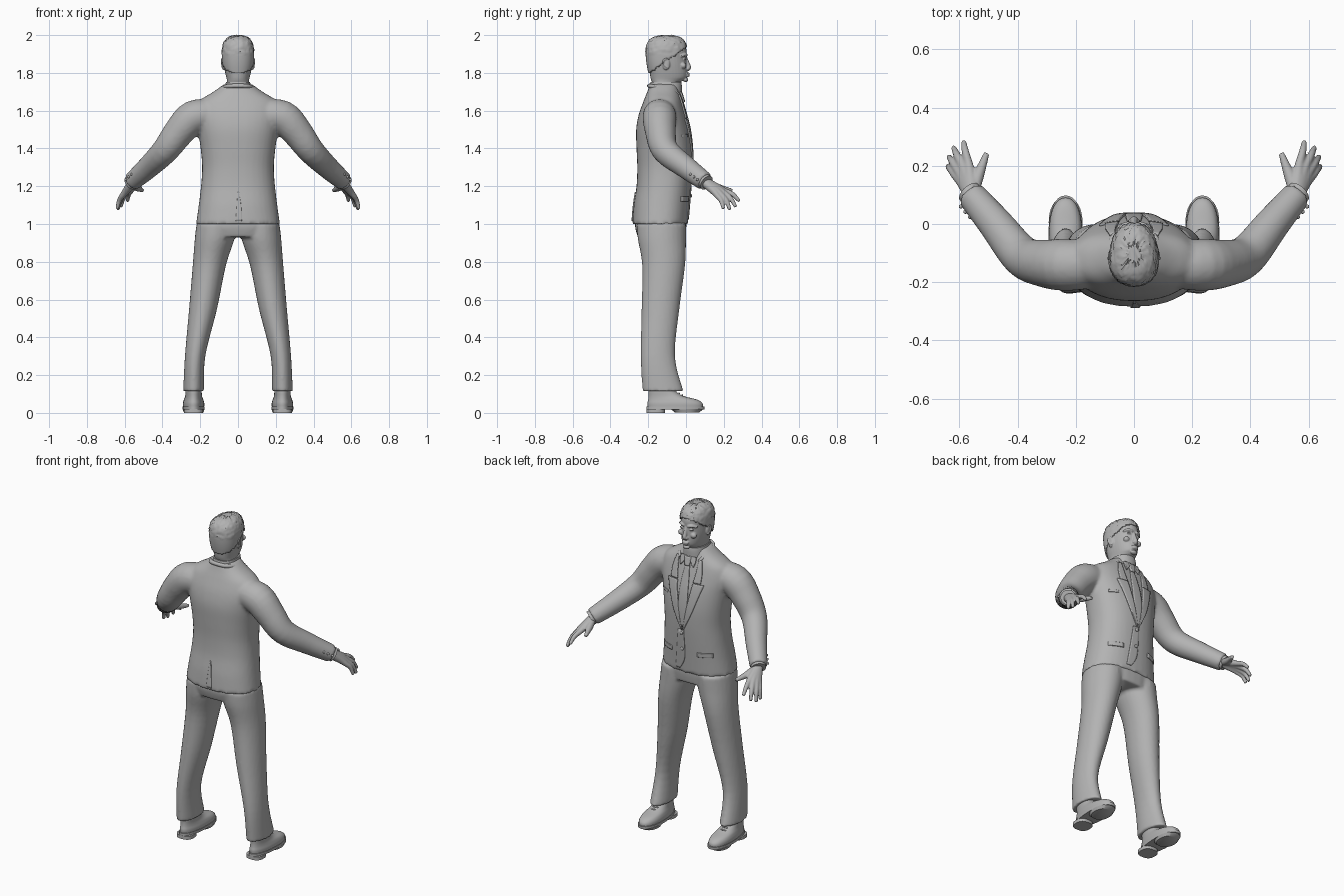
import bpy, bmesh, math, random
from mathutils import Vector
from mathutils.bvhtree import BVHTree

random.seed(4)
if "Cube" in bpy.data.objects:
    bpy.data.objects.remove(bpy.data.objects["Cube"])

grey = bpy.data.materials.new("plain_grey")
grey.use_nodes = True
grey.diffuse_color = (.45, .45, .45, 1)
grey.node_tree.nodes["Principled BSDF"].inputs["Base Color"].default_value = (.45, .45, .45, 1)


def smooth_rows(rows, steps):
    """Catmull-Rom curve through rows of numbers."""
    out = []
    for i in range(len(rows) - 1):
        a, b, c, d = rows[max(i - 1, 0)], rows[i], rows[i + 1], rows[min(i + 2, len(rows) - 1)]
        for k in range(steps):
            t = k / steps
            out.append([q + .5 * t * (r - p + t * (2*p - 5*q + 4*r - s + t * (3*(q - r) + s - p)))
                        for p, q, r, s in zip(a, b, c, d)])
    return out + [list(rows[-1])]


def skin(bm, rings):
    """Join rings of points into a capped skin."""
    loops = [[bm.verts.new(p) for p in ring] for ring in rings]
    n = len(loops[0])
    for lo, hi in zip(loops, loops[1:]):
        for i in range(n):
            bm.faces.new((lo[i], lo[(i + 1) % n], hi[(i + 1) % n], hi[i]))
    bm.faces.new(loops[0][::-1])
    bm.faces.new(loops[-1])


def loft(bm, rows, x=0, power=2.3, taper=0, steps=4, n=36):
    """Stack level rings; each row is height, half width, back, front."""
    rings = []
    for z, w, back, front in smooth_rows(rows, steps):
        ring = []
        for i in range(n):
            c, s = math.cos(math.tau * i / n), math.sin(math.tau * i / n)
            c = math.copysign(abs(c) ** (2 / power), c)
            s = math.copysign(abs(s) ** (2 / power), s)
            ring.append((x + w * c * (1 - taper * s), (back + front) / 2 + (front - back) / 2 * s, z))
        rings.append(ring)
    skin(bm, rings)


def tube(bm, rows, side=1, steps=4, n=20):
    """Round tube along a path; each row is x, y, z, radius."""
    pts = smooth_rows(rows, steps)
    rings = []
    for i, p in enumerate(pts):
        d = Vector(pts[min(i + 1, len(pts) - 1)][:3]) - Vector(pts[max(i - 1, 0)][:3])
        u = d.cross(Vector((.3, -.5, .8))).normalized()
        v = d.cross(u).normalized()
        ring = []
        for k in range(n):
            a = math.tau * k / n
            q = Vector(p[:3]) + p[3] * (math.cos(a) * u + math.sin(a) * v)
            ring.append((q.x * side, q.y, q.z))
        rings.append(ring)
    skin(bm, rings)


def ball(bm, centre, size):
    made = bmesh.ops.create_uvsphere(bm, u_segments=16, v_segments=10, radius=1)["verts"]
    for v in made:
        v.co = Vector(centre) + Vector(a * b for a, b in zip(v.co, size))


def finish(name, bm, voxel=0, relax=3, thick=0):
    bmesh.ops.recalc_face_normals(bm, faces=bm.faces)
    mesh = bpy.data.meshes.new(name)
    bm.to_mesh(mesh)
    bm.free()
    mesh.materials.append(grey)
    ob = bpy.data.objects.new(name, mesh)
    bpy.context.collection.objects.link(ob)
    bpy.ops.object.select_all(action="DESELECT")
    ob.select_set(True)
    bpy.context.view_layer.objects.active = ob
    bpy.ops.object.shade_smooth_by_angle(angle=math.radians(45))
    if voxel:
        m = ob.modifiers.new("Blend", "REMESH")
        m.mode, m.voxel_size, m.use_smooth_shade = "VOXEL", voxel, True
        m = ob.modifiers.new("Relax", "SMOOTH")
        m.factor, m.iterations = .5, relax
    if thick:
        m = ob.modifiers.new("Thickness", "SOLIDIFY")
        m.thickness, m.offset = thick, 0
    return ob


# Jacket body with sleeves
bm = bmesh.new()
loft(bm, [(1, .222, -.285, .01), (1.1, .208, -.277, .018), (1.2, .196, -.262, .026),
          (1.3, .19, -.258, .032), (1.4, .198, -.262, .032), (1.5, .213, -.264, .02),
          (1.58, .225, -.25, 0), (1.65, .205, -.225, -.02), (1.7, .13, -.205, -.035),
          (1.74, .075, -.192, -.045)])
for s in (-1, 1):
    tube(bm, [(.13, -.14, 1.58, .08), (.235, -.14, 1.565, .09), (.31, -.135, 1.49, .082),
              (.385, -.11, 1.39, .071), (.475, 0, 1.3, .06), (.56, .1, 1.225, .05)], s)
jacket = finish("jacket", bm, .01, 4)

# Trousers: seat and two legs
bm = bmesh.new()
loft(bm, [(.93, .19, -.255, -.005), (.99, .215, -.27, .002), (1.05, .2, -.26, 0)])
for s in (-1, 1):
    legs = [(.115, .055, -.23, -.013, .235), (.3, .054, -.24, -.058, .227),
            (.55, .074, -.235, -.035, .185), (.78, .088, -.232, -.005, .152),
            (.92, .105, -.255, 0, .124), (1, .105, -.26, 0, .115)]
    rings = []
    for z, w, back, front, x in smooth_rows(legs, 5):
        rings.append([(s * x + w * math.cos(a), (back + front) / 2 + (front - back) / 2 * math.sin(a), z)
                      for a in (math.tau * i / 28 for i in range(28))])
    skin(bm, rings)
finish("trousers", bm, .009, 3)

# Shoes, soles and heels
for s, side in ((-1, "right"), (1, "left")):
    x = s * .235
    bm = bmesh.new()
    loft(bm, [(.025, .055, -.202, .09), (.05, .056, -.204, .088), (.07, .051, -.2, .06),
              (.09, .044, -.198, -.015), (.12, .042, -.198, -.06), (.17, .04, -.19, -.08)], x, 2.2, -.12)
    finish(side + "_shoe", bm)
    bm = bmesh.new()
    loft(bm, [(.018, .058, -.21, .097), (.034, .058, -.21, .098)], x, 2.2, -.12, 1)
    loft(bm, [(0, .05, -.21, -.11), (.02, .05, -.21, -.11)], x, 2.6, 0, 1)
    loft(bm, [(.003, .052, -.06, .07), (.02, .058, -.08, .092)], x, 2.2, 0, 1)
    finish(side + "_sole", bm)
    bm = bmesh.new()
    for k in range(3):
        y = -.02 - k * .017
        tube(bm, [(x - .026, y - .01, .085 + k * .009, .004), (x, y, .094 + k * .009, .005),
                  (x + .026, y - .01, .085 + k * .009, .004)], 1, 3, 8)
    finish(side + "_laces", bm)

# Hands with fingers, and shirt cuffs
for s, side in ((-1, "right"), (1, "left")):
    bm = bmesh.new()
    for knuckle, tip in (((.568, .205, 1.175), (.585, .283, 1.12)), ((.59, .2, 1.165), (.62, .263, 1.09)),
                         ((.606, .186, 1.155), (.636, .232, 1.075)), ((.612, .166, 1.15), (.64, .198, 1.08))):
        k, t = Vector(knuckle), Vector(tip)
        bend = k.lerp(t, .5) + Vector((.003, .005, .008))
        tube(bm, [(.553, .09, 1.228, .026), (*(k * .6 + Vector((.555, .11, 1.22)) * .4), .021),
                  (*k, .0155), (*bend, .013), (*t, .009)], s, 4, 12)
    tube(bm, [(.55, .115, 1.215, .02), (.535, .165, 1.195, .02), (.52, .205, 1.185, .015),
              (.506, .243, 1.178, .01)], s, 4, 12)
    finish(side + "_hand", bm, .005, 2)
    bm = bmesh.new()
    tube(bm, [(.545, .085, 1.237, .04), (.567, .109, 1.218, .042)], s, 2)
    finish(side + "_cuff", bm)

# Head, neck, face and ears
skull = [(1.74, .058, -.178, -.035), (1.76, .058, -.184, -.015), (1.775, .061, -.188, .002),
         (1.8, .067, -.192, .006), (1.84, .074, -.2, .004), (1.88, .077, -.205, .002),
         (1.92, .077, -.206, .003), (1.955, .068, -.197, -.01), (1.98, .048, -.17, -.035),
         (1.992, .015, -.12, -.08)]
bm = bmesh.new()
loft(bm, [(1.66, .06, -.17, -.045)] + skull, 0, 2.2, .12)
tube(bm, [(0, -.004, 1.885, .009), (0, .008, 1.85, .011), (0, .014, 1.828, .013), (0, .006, 1.815, .01)])
ball(bm, (0, .006, 1.796), (.023, .015, .007))
ball(bm, (0, .006, 1.785), (.021, .014, .007))
ball(bm, (0, -.002, 1.763), (.022, .014, .012))
for s in (-1, 1):
    tube(bm, [(.012, .002, 1.891, .007), (.035, -.003, 1.897, .008), (.058, -.025, 1.888, .006)], s)
    ball(bm, (s * .031, -.006, 1.874), (.014, .009, .006))
    ball(bm, (s * .011, .009, 1.822), (.009, .01, .008))
    ball(bm, (s * .042, -.014, 1.838), (.018, .016, .016))
    ball(bm, (s * .077, -.105, 1.848), (.009, .02, .033))
    tube(bm, [(.083, -.092, 1.825, .004), (.086, -.117, 1.845, .004), (.087, -.118, 1.868, .005),
              (.083, -.097, 1.877, .004)], s)
finish("head", bm, .0035, 3)

# Short cropped hair, cut along a sloping hairline
bm = bmesh.new()
loft(bm, [(z + .004 if z > 1.95 else z, w + .004, b - .004, f + .003) for z, w, b, f in skull[3:]],
     0, 2.2, .12, 5, 64)
low = [f for f in bm.faces if f.calc_center_median().z < 1.865 + .7 * (f.calc_center_median().y + .1)]
bmesh.ops.delete(bm, geom=low, context="FACES")
for v in bm.verts:
    if v.co.z > 1.9:
        v.co += (v.co - Vector((0, -.1, 1.88))).normalized() * random.uniform(-.003, .003)
finish("hair", bm, thick=.007)

# Shirt collar and jacket collar
bm = bmesh.new()
loft(bm, [(1.69, .074, -.198, -.022), (1.73, .068, -.193, -.022), (1.752, .064, -.188, -.025)])
finish("shirt_collar", bm)
bm = bmesh.new()
for s in (-1, 1):
    tube(bm, [(0, -.195, 1.732, .012), (.05, -.185, 1.73, .012), (.082, -.13, 1.718, .012),
              (.078, -.06, 1.7, .011), (.062, -.03, 1.675, .008)], s)
finish("jacket_collar", bm, .006, 2)

# Draped details follow the surface of the jacket
shape = BVHTree.FromObject(jacket, bpy.context.evaluated_depsgraph_get())


def drape(name, rows, side=1, lift=.003, thick=.009, facing=1):
    """Plate laid on the jacket; each row is height, inner x, outer x."""
    bm = bmesh.new()
    grid = []
    for z, a, b in smooth_rows(rows, 5):
        line = []
        for i in range(7):
            x = side * (a + (b - a) * i / 6)
            hit = shape.ray_cast(Vector((x, facing, z)), Vector((0, -facing, 0)))[0]
            line.append(bm.verts.new((x, (hit.y if hit else -.05) + facing * lift, z)))
        grid.append(line)
    for lo, hi in zip(grid, grid[1:]):
        for i in range(6):
            bm.faces.new((lo[i], lo[i + 1], hi[i + 1], hi[i]))
    return finish(name, bm, thick=thick)


for s, side in ((-1, "right"), (1, "left")):
    drape(side + "_lapel", [(1.27, .002, .006), (1.38, .022, .058), (1.5, .044, .1), (1.555, .052, .118)], s)
    drape(side + "_upper_lapel", [(1.56, .053, .098), (1.62, .062, .098), (1.685, .066, .084)], s)
    drape(side + "_collar_point", [(1.645, .04, .043), (1.67, .022, .05), (1.7, .006, .05)], s, .01)
    drape(side + "_pocket_flap", [(1.12, .085, .165), (1.145, .085, .165)], s, .002, .007)
drape("tie", [(1.29, -.008, .008), (1.42, -.028, .028), (1.55, -.024, .024), (1.645, -.013, .013)], 1, .002)
drape("tie_knot", [(1.645, -.012, .012), (1.695, -.022, .022)], 1, .008, .014)
drape("breast_pocket", [(1.46, .115, .165), (1.475, .115, .165)], 1, .001, .005)
drape("front_overlap", [(1.025, .03, .06), (1.1, -.006, .05), (1.27, -.006, .03)], 1, .001, .006)
drape("back_vent", [(1.015, -.012, .02), (1.1, -.006, .016), (1.17, -.002, .004)], 1, .001, .008, -1)

# Buttons on the front and on the sleeves
bm = bmesh.new()
for z in (1.15, 1.25):
    y = shape.ray_cast(Vector((.008, 1, z)), Vector((0, -1, 0)))[0].y
    ball(bm, (.008, y + .005, z), (.01, .005, .01))
for s in (-1, 1):
    for k in range(3):
        ball(bm, (s * (.595 - k * .016), .06 - k * .018, 1.235 + k * .014), (.007, .007, .007))
finish("buttons", bm)
